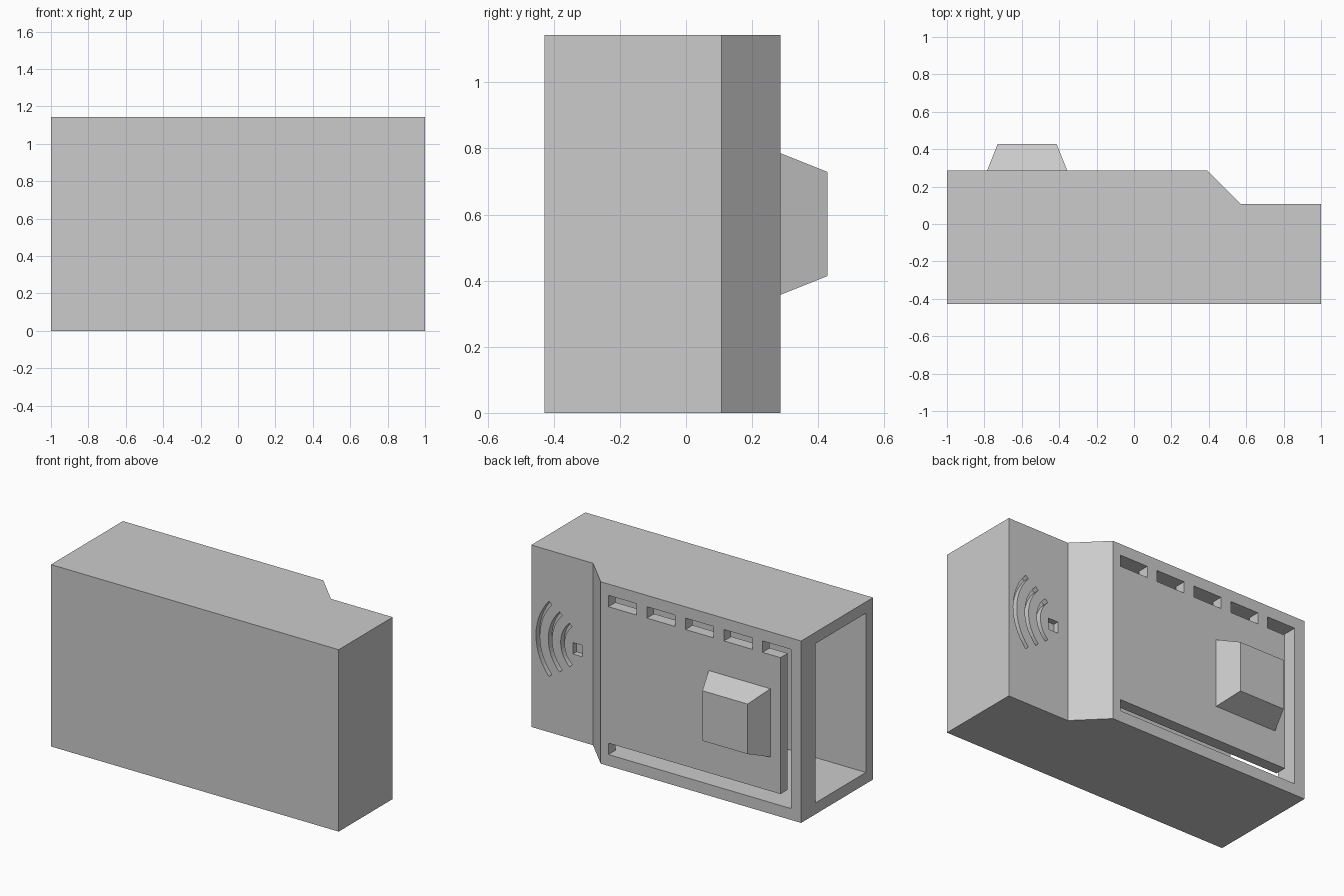
import bpy
import bmesh
import math
from mathutils import Vector

U = 1 / 14  # one design unit; the case is 28 units long

if "Cube" in bpy.data.objects:
    bpy.data.objects.remove(bpy.data.objects["Cube"], do_unlink=True)

grey = bpy.data.materials.new("light grey plastic")
grey.use_nodes = True
grey.diffuse_color = (0.6, 0.6, 0.6, 1)
grey.node_tree.nodes["Principled BSDF"].inputs["Base Color"].default_value = (0.6, 0.6, 0.6, 1)


def loft(name, bottom, top):
    """Closed solid between two matching loops of points, in design units."""
    bm = bmesh.new()
    a = [bm.verts.new(Vector(p) * U) for p in bottom]
    b = [bm.verts.new(Vector(p) * U) for p in top]
    bm.faces.new(a)
    bm.faces.new(b)
    for i in range(len(a)):
        j = (i + 1) % len(a)
        bm.faces.new((a[i], a[j], b[j], b[i]))
    bmesh.ops.recalc_face_normals(bm, faces=bm.faces)
    mesh = bpy.data.meshes.new(name)
    bm.to_mesh(mesh)
    bm.free()
    mesh.materials.append(grey)
    obj = bpy.data.objects.new(name, mesh)
    bpy.context.collection.objects.link(obj)
    return obj


def plan_prism(name, outline, z0, z1):
    return loft(name, [(x, y, z0) for x, y in outline], [(x, y, z1) for x, y in outline])


def back_prism(name, outline, y0, y1):
    return loft(name, [(x, y0, z) for x, z in outline], [(x, y1, z) for x, z in outline])


def rect(a0, a1, b0, b1):
    return [(a0, b0), (a1, b0), (a1, b1), (a0, b1)]


def arc_band(cx, cz, radius, width, half_angle, steps=14):
    """Outline of a curved bar opening towards -x."""
    angles = [math.radians(half_angle * (2 * i / steps - 1)) for i in range(steps + 1)]
    outer = [(cx + radius * math.cos(t), cz + radius * math.sin(t)) for t in angles]
    r = radius - width
    inner = [(cx + r * math.cos(t), cz + r * math.sin(t)) for t in reversed(angles)]
    return outer + inner


# Case: stepped plan with a chamfer between the two back levels
case = plan_prism("case", [(-14, -6), (14, -6), (14, 1.5), (8, 1.5), (5.5, 4), (-14, 4)], 0, 16)

# Inner cavity, one unit inside the walls, and the opening in the end
cutters = [
    plan_prism("cavity", [(-13, -5), (13, -5), (13, 0.5), (7.59, 0.5), (5.09, 3), (-13, 3)], 1, 15),
    plan_prism("end_opening", rect(-15, -12.5, -5, 2), 1, 15),
]

# L-shaped slot along the bottom and free end of the back panel
l_slot = [(4.75, 1), (4.75, 2), (-12, 2), (-12, 15), (-13, 15), (-13, 1)]
cutters.append(back_prism("panel_slot", l_slot, 2.5, 5))

# Row of slots along the top of the panel
for i in range(5):
    left = 4.75 - 3.75 * i
    cutters.append(back_prism("top_slot", rect(left - 2.75, left, 14, 15), 2.5, 5))

# Engraved signal mark: a square and three arcs
cutters.append(back_prism("mark_square", rect(9, 9.95, 7.5, 8.5), 1, 2))
for radius, spread in ((2.55, 49), (3.75, 45), (4.95, 42)):
    cutters.append(back_prism("mark_arc", arc_band(8.6, 8.2, radius, 0.36, spread), 1, 2))

# Carve the case and drop the cutters
for cutter in cutters:
    cutter.hide_render = True
    mod = case.modifiers.new(cutter.name, "BOOLEAN")
    mod.operation = "DIFFERENCE"
    mod.solver = "EXACT"
    mod.object = cutter
carved = bpy.data.meshes.new_from_object(case.evaluated_get(bpy.context.evaluated_depsgraph_get()))
case.modifiers.clear()
case.data = carved
for cutter in cutters:
    bpy.data.objects.remove(cutter, do_unlink=True)

# Tapered block on the panel
loft("panel_block",
     [(x, 4, z) for x, z in rect(-11, -5, 5, 11)],
     [(x, 6, z) for x, z in rect(-10.2, -5.8, 5.8, 10.2)])
